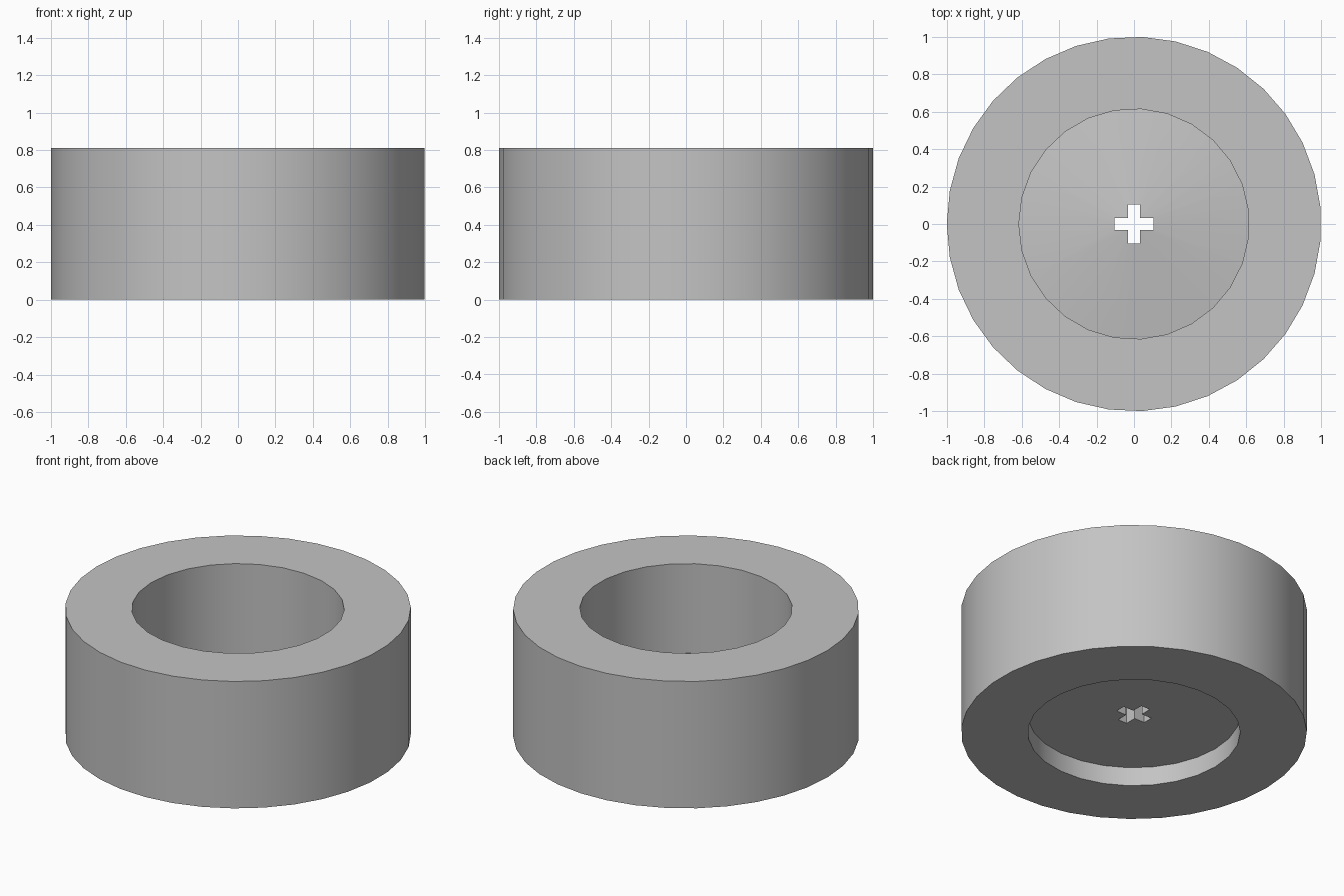
import bpy, bmesh, math

cube = bpy.data.objects.get("Cube")
if cube:
    bpy.data.objects.remove(cube, do_unlink=True)

HEIGHT = 0.81
BORE = 0.615
WEB_BOTTOM, WEB_TOP, WEB_PEAK = 0.12, 0.24, 0.32

grey = bpy.data.materials.new("plain grey")
grey.use_nodes = True
colour = (0.55, 0.55, 0.55, 1)
grey.diffuse_color = colour
grey.node_tree.nodes["Principled BSDF"].inputs["Base Color"].default_value = colour


def prism(name, sides, radius, low, high, peak=None):
    """Upright prism with a corner at -x; peak turns the floor into a cone."""
    bm = bmesh.new()
    rings = []
    for z in (low, high):
        rings.append([bm.verts.new((radius * math.cos(a), radius * math.sin(a), z))
                      for a in (math.pi + math.tau * i / sides for i in range(sides))])
    bottom, top = rings
    bm.faces.new(top)
    tip = bm.verts.new((0, 0, peak)) if peak is not None else None
    if tip is None:
        bm.faces.new(bottom[::-1])
    for i in range(sides):
        j = (i + 1) % sides
        bm.faces.new((bottom[i], bottom[j], top[j], top[i]))
        if tip:
            bm.faces.new((bottom[j], bottom[i], tip))
    bmesh.ops.recalc_face_normals(bm, faces=bm.faces)
    return finish(name, bm)


def cross_prism(name, arm, half, low, high):
    """Upright prism with a plus-shaped section."""
    bm = bmesh.new()
    quarter = [(arm, -half), (arm, half), (half, half)]
    points = []
    for _ in range(4):
        points += quarter
        quarter = [(-y, x) for x, y in quarter]
    base = bm.faces.new([bm.verts.new((x, y, low)) for x, y in points])
    new = bmesh.ops.extrude_face_region(bm, geom=[base])["geom"]
    for v in new:
        if isinstance(v, bmesh.types.BMVert):
            v.co.z = high
    bmesh.ops.recalc_face_normals(bm, faces=bm.faces)
    return finish(name, bm)


def finish(name, bm):
    mesh = bpy.data.meshes.new(name)
    bm.to_mesh(mesh)
    bm.free()
    mesh.materials.append(grey)
    obj = bpy.data.objects.new(name, mesh)
    bpy.context.collection.objects.link(obj)
    return obj


def cut(target, cutter):
    cutter.hide_render = True
    mod = target.modifiers.new("cut", "BOOLEAN")
    mod.operation = "DIFFERENCE"
    mod.solver = "EXACT"
    mod.object = cutter
    bpy.context.view_layer.objects.active = target
    bpy.ops.object.modifier_apply(modifier=mod.name)
    bpy.data.objects.remove(cutter, do_unlink=True)


# Thick outer ring with a deep cup above and a shallow recess below
ring = prism("wheel_ring", 35, 1.0, 0, HEIGHT)
cut(ring, prism("upper_bore", 27, BORE, WEB_TOP, HEIGHT + 0.2, WEB_PEAK))
cut(ring, prism("lower_recess", 27, BORE, -0.2, WEB_BOTTOM))

# Cross-shaped axle hole through the web
cut(ring, cross_prism("axle_hole", 0.104, 0.032, 0, 0.6))

# Smooth round walls, crisp rims
bpy.ops.object.select_all(action="DESELECT")
ring.select_set(True)
bpy.context.view_layer.objects.active = ring
bpy.ops.object.shade_smooth_by_angle(angle=math.radians(30))
